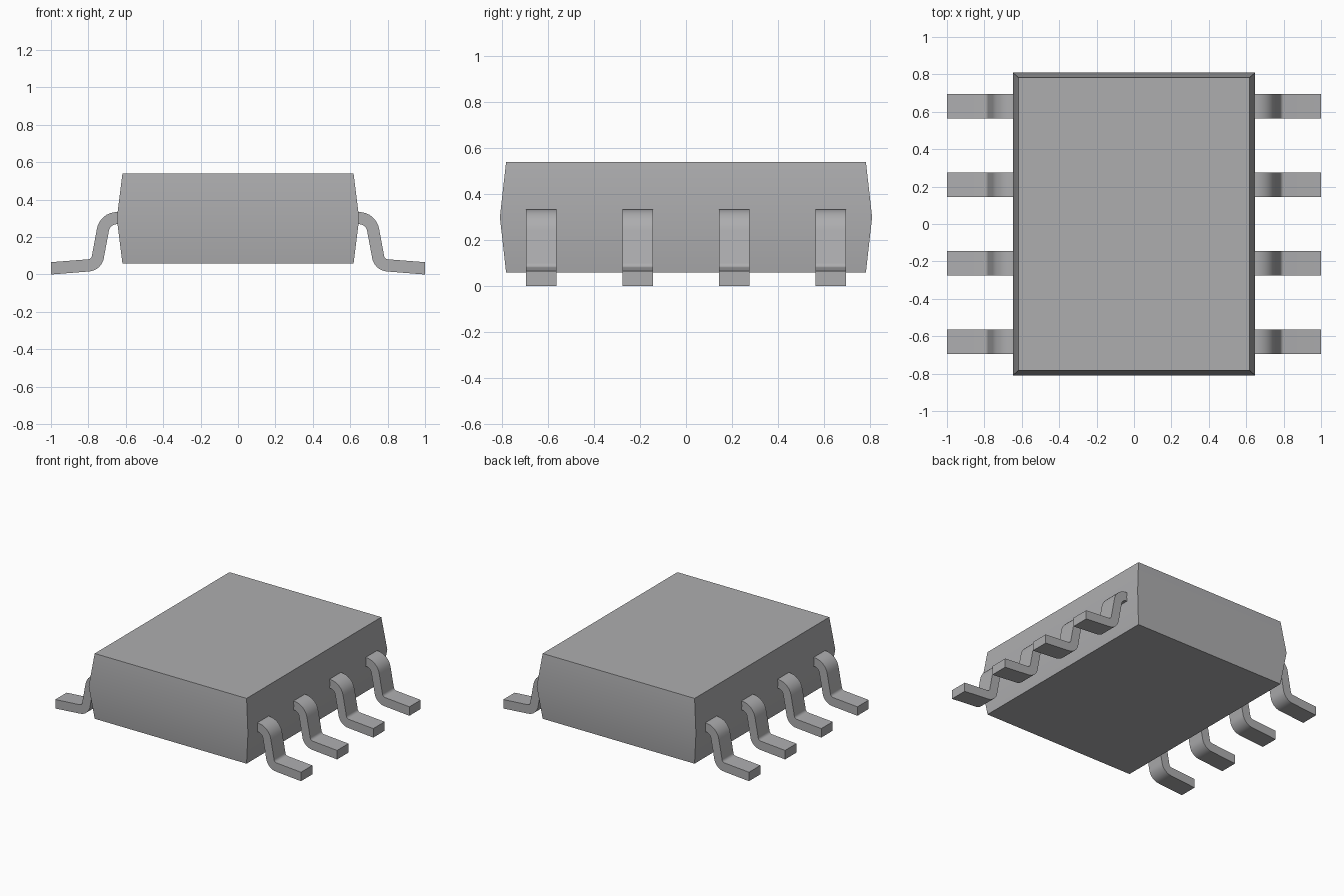
import bpy
import bmesh
from math import cos, sin, radians

cube = bpy.data.objects.get("Cube")
if cube:
    bpy.data.objects.remove(cube, do_unlink=True)

# Single flat grey for the whole part
grey = bpy.data.materials.new("plain grey")
grey.use_nodes = True
colour = (0.42, 0.42, 0.43, 1)
grey.diffuse_color = colour
grey.node_tree.nodes["Principled BSDF"].inputs["Base Color"].default_value = colour


def finish(bm, name):
    bmesh.ops.recalc_face_normals(bm, faces=bm.faces)
    mesh = bpy.data.meshes.new(name)
    bm.to_mesh(mesh)
    bm.free()
    mesh.materials.append(grey)
    obj = bpy.data.objects.new(name, mesh)
    bpy.context.collection.objects.link(obj)
    bpy.ops.object.select_all(action="DESELECT")
    obj.select_set(True)
    bpy.context.view_layer.objects.active = obj
    bpy.ops.object.shade_smooth_by_angle(angle=radians(30))
    return obj


def arc(cx, cz, r, start, end, steps=8):
    angles = [radians(start + (end - start) * i / steps) for i in range(steps + 1)]
    return [(cx + r * cos(a), cz + r * sin(a)) for a in angles]


# Package body: stacked rectangles, widest at the parting line
bm = bmesh.new()
rings = []
for hx, hy, z in [(0.618, 0.783, 0.06), (0.648, 0.81, 0.30), (0.618, 0.783, 0.54)]:
    rings.append([bm.verts.new((sx * hx, sy * hy, z))
                  for sx, sy in [(-1, -1), (1, -1), (1, 1), (-1, 1)]])
for low, high in zip(rings, rings[1:]):
    for i in range(4):
        j = (i + 1) % 4
        bm.faces.new((low[i], low[j], high[j], high[i]))
bm.faces.new(rings[0])
bm.faces.new(rings[-1])
finish(bm, "package_body")

# Gull-wing lead outline: upper skin outwards, then lower skin back
upper = [(0.60, 0.334)] + arc(0.648, 0.226, 0.108, 90, 8) \
    + arc(0.803, 0.103, 0.022, 188, 266) + [(1.0, 0.066)]
lower = [(1.0, 0.0)] + arc(0.803, 0.103, 0.087, 266, 188) \
    + arc(0.648, 0.226, 0.043, 8, 90) + [(0.60, 0.269)]
profile = upper + lower


def make_lead(name, side, y, half_width=0.066):
    bm = bmesh.new()
    front = [bm.verts.new((side * x, y - half_width, z)) for x, z in profile]
    back = [bm.verts.new((side * x, y + half_width, z)) for x, z in profile]
    n = len(profile)
    for i in range(n):
        j = (i + 1) % n
        bm.faces.new((front[i], front[j], back[j], back[i]))
    # Side walls as strips between the two skins
    for wall in (front, back):
        for i in range(n // 2 - 1):
            bm.faces.new((wall[i], wall[i + 1], wall[n - 2 - i], wall[n - 1 - i]))
    finish(bm, name)


# Four leads on each long side
for side, label in [(1, "left"), (-1, "right")]:
    for k in range(4):
        make_lead(f"{label}_lead_{k + 1}", side, -0.63 + 0.42 * k)
